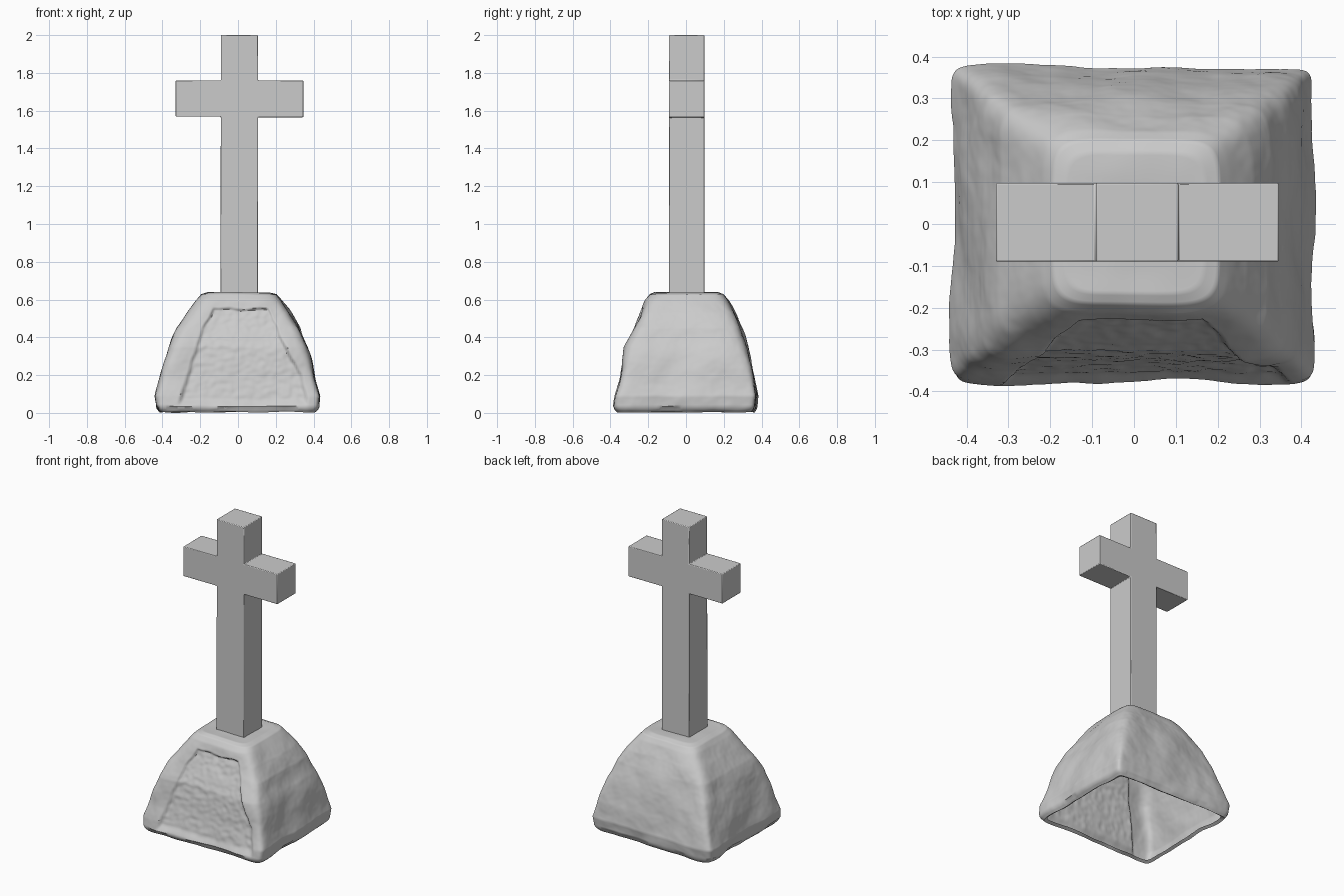
import bpy, bmesh, math
from mathutils import Vector, noise

if "Cube" in bpy.data.objects:
    bpy.data.objects.remove(bpy.data.objects["Cube"])


def make_object(name, bm, angle):
    bmesh.ops.recalc_face_normals(bm, faces=bm.faces)
    mesh = bpy.data.meshes.new(name)
    bm.to_mesh(mesh)
    bm.free()
    obj = bpy.data.objects.new(name, mesh)
    bpy.context.collection.objects.link(obj)
    bpy.ops.object.select_all(action='DESELECT')
    obj.select_set(True)
    bpy.context.view_layer.objects.active = obj
    bpy.ops.object.shade_smooth_by_angle(angle=math.radians(angle))
    return obj


def lerp_table(table, z):
    for (z0, v0), (z1, v1) in zip(table, table[1:]):
        if z <= z1:
            t = max(0.0, (z - z0) / (z1 - z0))
            return v0 + (v1 - v0) * t
    return table[-1][1]


def smooth(t):
    t = min(1.0, max(0.0, t))
    return t * t * (3 - 2 * t)


# Stone mound: levels of z, left, right, front, back, corner sharpness
LEVELS = [
    (0.022, -0.385, 0.385, -0.342, 0.335, 26),
    (0.012, -0.405, 0.400, -0.362, 0.352, 26),
    (0.035, -0.428, 0.424, -0.380, 0.370, 24),
    (0.09, -0.437, 0.430, -0.372, 0.378, 22),
    (0.20, -0.408, 0.402, -0.347, 0.358, 17),
    (0.35, -0.360, 0.362, -0.320, 0.323, 12),
    (0.45, -0.318, 0.328, -0.278, 0.292, 9),
    (0.53, -0.268, 0.280, -0.246, 0.260, 7),
    (0.60, -0.220, 0.227, -0.214, 0.222, 6),
    (0.628, -0.195, 0.204, -0.190, 0.200, 6),
    (0.638, -0.165, 0.170, -0.165, 0.170, 6),
    (0.638, -0.08, 0.08, -0.08, 0.08, 6),
]
# Recessed front panel edges by height
PANEL_LEFT = [(0.0, -0.33), (0.2, -0.275), (0.45, -0.19), (0.56, -0.13)]
PANEL_RIGHT = [(0.0, 0.385), (0.2, 0.345), (0.36, 0.25), (0.56, 0.165)]
SIDE = 90

rows = []
for a, b in zip(LEVELS, LEVELS[1:]):
    steps = max(2, round((Vector(b[:3]) - Vector(a[:3])).length / 0.009))
    for i in range(steps):
        rows.append([p + (q - p) * i / steps for p, q in zip(a, b)])
rows.append(list(LEVELS[-1]))

square = []
for side in range(4):
    for i in range(SIDE):
        s = math.sin((-1 + 2 * i / SIDE) * math.pi * 0.4) / math.sin(math.pi * 0.4)
        square.append([(s, -1), (1, s), (-s, 1), (-1, -s)][side])

bm = bmesh.new()
rings = []
for z, left, right, front, back, power in rows:
    ring = []
    for a, b in square:
        k = (abs(a) ** power + abs(b) ** power) ** (-1 / power)
        a2, b2 = a * k, b * k
        x = (left + right) / 2 + a2 * (right - left) / 2
        y = (front + back) / 2 + b2 * (back - front) / 2
        p = Vector((x, y, z))
        inside = 0.0
        if b == -1:
            margin = min(x - lerp_table(PANEL_LEFT, z), lerp_table(PANEL_RIGHT, z) - x, 0.557 - z)
            margin += 0.008 * noise.noise(p * 14)
            inside = smooth(margin / 0.016) * smooth((z - 0.03) / 0.05)
        out = Vector((a ** 5, b ** 5, 0)).normalized()
        # broad dents on the rock, fine grain on the panel
        dents = 0.017 * noise.noise(p * 5 + Vector((3, 1, 7))) * (1 - 0.7 * inside)
        grain = 0.003 * noise.noise(p * 14) + (0.001 + 0.003 * inside) * noise.noise(p * 36)
        fade = 1 - 0.8 * smooth((z - 0.55) / 0.08)
        q = p + out * ((dents + grain) * fade - 0.018 * inside)
        q.z += 0.004 * noise.noise(p * 9) if z > 0.03 else 0.008 * noise.noise(p * 7)
        q.z = max(0.0, q.z)
        ring.append(bm.verts.new(q))
    rings.append(ring)
for lower, upper in zip(rings, rings[1:]):
    for i in range(len(lower)):
        j = (i + 1) % len(lower)
        bm.faces.new((lower[i], lower[j], upper[j], upper[i]))
bm.faces.new(rings[-1])
# settle the lowest point of the rim on the floor
lowest = min(v.co.z for v in bm.verts)
for v in bm.verts:
    if v.co.z < 0.03:
        v.co.z -= lowest
make_object("stone_mound", bm, 50)

# Cross: one outline extruded front to back
outline = [(-0.093, 0.61), (0.106, 0.61), (0.106, 1.565), (0.346, 1.565), (0.346, 1.76),
           (0.106, 1.76), (0.106, 2.0), (-0.091, 2.0), (-0.091, 1.76), (-0.33, 1.76),
           (-0.33, 1.568), (-0.091, 1.568)]
bm = bmesh.new()
front_ring = [bm.verts.new((x, -0.09, z)) for x, z in outline]
back_ring = [bm.verts.new((x, 0.098, z)) for x, z in outline]
bm.faces.new(front_ring)
bm.faces.new(back_ring[::-1])
for i in range(len(outline)):
    j = (i + 1) % len(outline)
    bm.faces.new((front_ring[i], back_ring[i], back_ring[j], front_ring[j]))
cross = make_object("cross", bm, 40)
bevel = cross.modifiers.new("worn_edges", 'BEVEL')
bevel.width = 0.004
bevel.segments = 2
bevel.limit_method = 'ANGLE'
